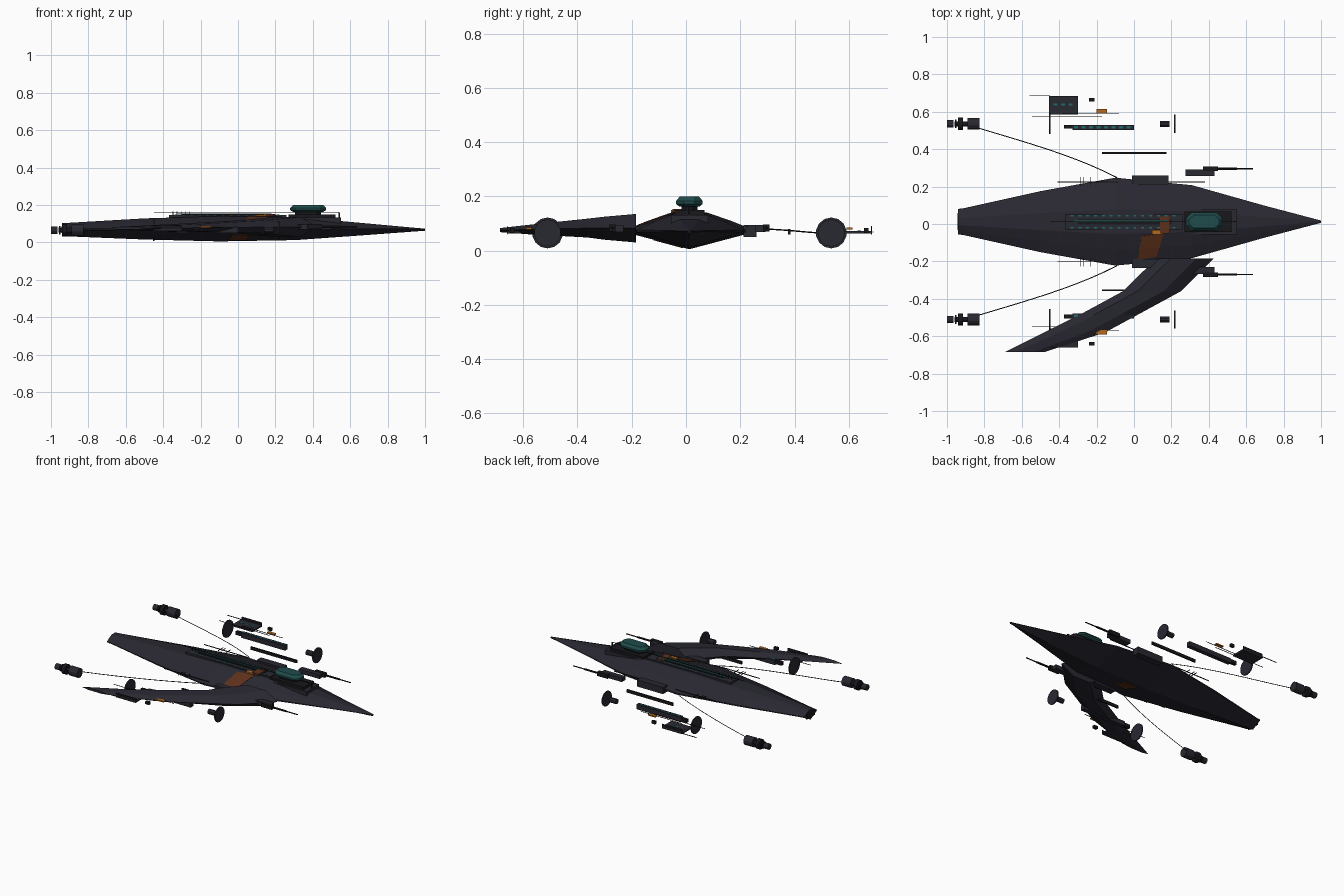
import bpy, bmesh, math
from mathutils import Vector

if "Cube" in bpy.data.objects:
    bpy.data.objects.remove(bpy.data.objects["Cube"])

C = 0.0125  # centreline of the ship in y

def mat(name, r, g, b):
    m = bpy.data.materials.new(name)
    m.diffuse_color = (r, g, b, 1)
    m.use_nodes = True
    m.node_tree.nodes["Principled BSDF"].inputs["Base Color"].default_value = m.diffuse_color
    return m

HULL = mat("hull_slate", 0.022, 0.021, 0.031)
DARK = mat("dark_metal", 0.009, 0.009, 0.012)
RUST = mat("rust_orange", 0.11, 0.03, 0.011)
AMBER = mat("amber", 0.45, 0.14, 0.012)
TEAL = mat("teal_glass", 0.014, 0.07, 0.07)
GLOW = mat("teal_window", 0.015, 0.14, 0.15)

def finish(name, bm, m):
    bmesh.ops.recalc_face_normals(bm, faces=bm.faces)
    me = bpy.data.meshes.new(name)
    bm.to_mesh(me)
    bm.free()
    me.materials.append(m)
    ob = bpy.data.objects.new(name, me)
    bpy.context.collection.objects.link(ob)
    return ob

def loft(name, rings, m):
    bm = bmesh.new()
    vs = [[bm.verts.new(p) for p in r] for r in rings]
    n = len(rings[0])
    for a, b in zip(vs, vs[1:]):
        for i in range(n):
            j = (i + 1) % n
            bm.faces.new((a[i], a[j], b[j], b[i]))
    bm.faces.new(vs[0])
    bm.faces.new(vs[-1])
    return finish(name, bm, m)

def box(name, x0, x1, y0, y1, z0, z1, m):
    rings = [[(x, y0, z0), (x, y1, z0), (x, y1, z1), (x, y0, z1)] for x in (x0, x1)]
    return loft(name, rings, m)

def lathe_x(name, y, z, prof, m, sides=12):
    """Turned part along x from (x, radius) pairs."""
    rings = [[(x, y + r * math.cos(2 * math.pi * (k + .5) / sides),
               z + r * math.sin(2 * math.pi * (k + .5) / sides)) for k in range(sides)]
             for x, r in prof]
    return loft(name, rings, m)

# ---- main hull: faceted lens section swept along x
STATIONS = [(-.94, .068, .102, .033), (-.91, .072, .104, .032), (-.5, .163, .128, .015),
            (-.1, .235, .14, .005), (.31, .195, .136, .012), (.7, .085, .1, .04),
            (1.0, .006, .073, .062)]
UPPER = [(0, 1), (.28, 1), (.65, .56), (1, .07)]
LOWER = [(0, -1), (.43, -.6), (1, -.07)]
MID = .072

def lerp_table(tab, t):
    for a, b in zip(tab, tab[1:]):
        if t <= b[0]:
            f = (t - a[0]) / (b[0] - a[0])
            return [p + (q - p) * f for p, q in zip(a, b)]
    return list(tab[-1])

def height(f, top, bot):
    mid = min(max(MID, bot), top)
    return mid + f * (top - mid if f > 0 else mid - bot)

def hull_z(x, y, upper=True):
    _, w, top, bot = lerp_table(STATIONS, x)
    f = lerp_table(UPPER if upper else LOWER, min(1, abs(y - C) / w))[1]
    return height(f, top, bot)

half = UPPER[1:] + LOWER[:0:-1]
section = half + [LOWER[0]] + [(-v, f) for v, f in reversed(half)]
loft("main_hull", [[(x, C + v * w, height(f, t, b)) for v, f in section]
                   for x, w, t, b in STATIONS], HULL)

# stern exhaust plate
box("stern_plate", -.943, -.938, C - .045, C + .045, .05, .085, DARK)

def patch(name, a0, a1, b0, b1, upper, m, n=10):
    """Painted plate following the hull between edge a (at one y) and edge b."""
    off = .0025 if upper else -.0025
    bm = bmesh.new()
    rows = []
    for i in range(n + 1):
        A, B = Vector(a0).lerp(Vector(b0), i / n), Vector(a1).lerp(Vector(b1), i / n)
        rows.append([bm.verts.new((p.x, p.y, hull_z(p.x, p.y, upper) + off))
                     for p in (A.lerp(B, k / 4) for k in range(5))])
    for r, s in zip(rows, rows[1:]):
        for k in range(4):
            bm.faces.new((r[k], r[k + 1], s[k + 1], s[k]))
    ob = finish(name, bm, m)
    mod = ob.modifiers.new("thickness", "SOLIDIFY")
    mod.thickness, mod.offset = .002, 0
    return ob

patch("upper_rust_panel", (.04, -.065), (.16, -.05), (.02, -.19), (.12, -.175), True, RUST)
patch("lower_rust_panel", (-.05, -.01), (.05, -.01), (-.03, -.12), (.06, -.12), False, RUST)

# ---- spine deck, rods and windows
box("spine_deck", -.37, .26, C - .042, C + .042, .12, .146, HULL)
box("spine_ridge", -.3, .2, C - .015, C + .015, .14, .151, DARK)
box("spine_teal_strip", -.32, .18, .012, .022, .15, .154, TEAL)
for s in (-1, 1):
    for i in range(14):
        x = -.34 + i * .042
        y = C + s * .032
        box("deck_window", x, x + .016, y - .004, y + .004, .145, .1485, GLOW)
box("spine_rust_band", .14, .19, -.05, .04, .14, .1525, RUST)
box("spine_amber_mark", .095, .15, -.055, -.033, .14, .1495, AMBER)
lathe_x("spine_rod", C, .16, [(-.45, .002), (.54, .002)], DARK, 4)
for i in range(5):
    x = -.35 + i * .022
    box("spine_spike", x, x + .004, C - .002, C + .002, .14, .166, DARK)

# ---- cockpit block and canopy
box("cockpit_base", .26, .55, C - .068, C + .068, .10, .132, HULL)
box("cockpit_deck", .27, .52, C - .055, C + .055, .125, .15, DARK)
box("fore_mast", .538, .545, C - .003, C + .003, .12, .16, DARK)

def octo(cx, lx, ly, z):
    c = .3
    pts = [(1, 1 - 2 * c), (1 - c, 1), (c - 1, 1), (-1, 1 - 2 * c),
           (-1, 2 * c - 1), (c - 1, -1), (1 - c, -1), (1, 2 * c - 1)]
    return [(cx + a * lx, C + b * ly, z) for a, b in pts]

loft("canopy_neck", [octo(.375, .07, .03, .145), octo(.375, .07, .03, .167)], DARK)
loft("canopy", [octo(.375, .08, .038, .163), octo(.375, .096, .049, .172),
                octo(.375, .096, .049, .183), octo(.375, .08, .035, .2)], TEAL)

# ---- single swept wing on the -y side: (y, leading x, trailing x, z low, z high)
wing = [(-.185, .425, .12, .03, .135), (-.3, .31, .0, .04, .125), (-.36, .25, -.06, .048, .118),
        (-.485, .02, -.29, .055, .105), (-.58, -.155, -.48, .06, .095), (-.685, -.48, -.69, .068, .083)]
rings = []
for y, le, te, lo, hi in wing:
    m, d = (lo + hi) / 2, le - te
    rings.append([(le, y, m), (le - .3 * d, y, hi), (te + .25 * d, y, hi),
                  (te, y, m), (te + .25 * d, y, lo), (le - .3 * d, y, lo)])
loft("swept_wing", rings, HULL)

# ---- outrigger equipment, mirrored about the centreline
def mbox(name, x0, x1, d0, d1, z0, z1, m):
    for s in (-1, 1):
        a, b = sorted((C + s * d0, C + s * d1))
        box(name, x0, x1, a, b, z0, z1, m)

def mturn(name, d, z, prof, m, sides=12):
    for s in (-1, 1):
        lathe_x(name, C + s * d, z, prof, m, sides)

# tow pods
mturn("pod_body", .523, .065, [(-.89, .032), (-.825, .032)], HULL)
mturn("pod_collar", .523, .065, [(-.94, .034), (-.915, .034)], DARK)
mturn("pod_core", .523, .065, [(-.96, .014), (-.88, .014)], DARK)
mturn("pod_ring", .523, .065, [(-.958, .024), (-.95, .024)], DARK)
mturn("pod_nozzle", .523, .065, [(-1.0, .02), (-.965, .02)], HULL)
# sensor discs with hubs
mturn("rear_disc", .523, .065, [(-.455, .057), (-.447, .057)], HULL, 14)
mturn("front_disc", .523, .065, [(.214, .05), (.222, .05)], HULL, 14)
mturn("front_disc_hub", .523, .065, [(.14, .017), (.19, .017)], HULL, 8)
# wing modules and panels
mbox("tail_panel", -.455, -.3, .572, .673, .063, .072, HULL)
mbox("tail_sensor", -.24, -.212, .643, .661, .065, .083, DARK)
mbox("tail_edge_rod", -.56, -.45, .675, .678, .066, .07, DARK)
mbox("tail_fin", -.45, -.3, .67, .673, .06, .09, DARK)
mbox("amber_marker", -.2, -.145, .58, .602, .078, .086, AMBER)
mturn("marker_rod", .58, .08, [(-.385, .002), (-.08, .002)], DARK, 4)
mturn("wing_rod", .563, .08, [(-.545, .002), (-.17, .002)], DARK, 4)
mbox("side_strip", -.33, 0, .49, .518, .05, .082, HULL)
mbox("side_strip_tail", -.375, -.33, .497, .518, .055, .078, DARK)
for i in range(8):
    x = -.32 + i * .04
    mbox("strip_window", x, x + .02, .497, .511, .081, .0845, GLOW)
for i in range(3):
    x = -.43 + i * .04
    mbox("panel_window", x, x + .02, .62, .632, .071, .0745, GLOW)
mbox("inner_bar", -.17, .175, .363, .372, .06, .08, DARK)
# hull side blocks, guns and rails
mbox("side_block", -.01, .185, .2, .247, .05, .095, HULL)
mbox("gun_mount", .275, .43, .243, .28, .068, .095, HULL)
mbox("gun_breech", .37, .45, .272, .296, .07, .097, DARK)
mturn("gun_barrel", .283, .083, [(.45, .007), (.55, .007)], DARK, 6)
mturn("gun_muzzle", .283, .083, [(.55, .004), (.635, .004)], DARK, 6)
mturn("rear_rail", .212, .088, [(-.41, .003), (-.08, .003)], DARK, 4)
mturn("fore_rail", .212, .088, [(.11, .003), (.38, .003)], DARK, 4)
for x in (-.29, -.272, -.235):
    mbox("rail_spike", x, x + .003, .19, .24, .086, .09, DARK)

# ---- tow cables from hull to pods
for s in (-1, 1):
    cu = bpy.data.curves.new("tow_cable", "CURVE")
    cu.dimensions = "3D"
    cu.bevel_depth, cu.bevel_resolution, cu.resolution_u = .0025, 0, 10
    sp = cu.splines.new("BEZIER")
    sp.bezier_points.add(1)
    ends = [((-.83, .5), (-.6, .43)), ((-.09, .235), (-.32, .355))]
    for bp, (p, h), first in zip(sp.bezier_points, ends, (True, False)):
        z = .065 if first else .08
        bp.handle_left_type = bp.handle_right_type = "FREE"
        P = Vector((p[0], C + s * p[1], z))
        H = Vector((h[0], C + s * h[1], z))
        bp.co = P
        bp.handle_right = H if first else 2 * P - H
        bp.handle_left = 2 * P - H if first else H
    cu.materials.append(DARK)
    bpy.context.collection.objects.link(bpy.data.objects.new("tow_cable", cu))
